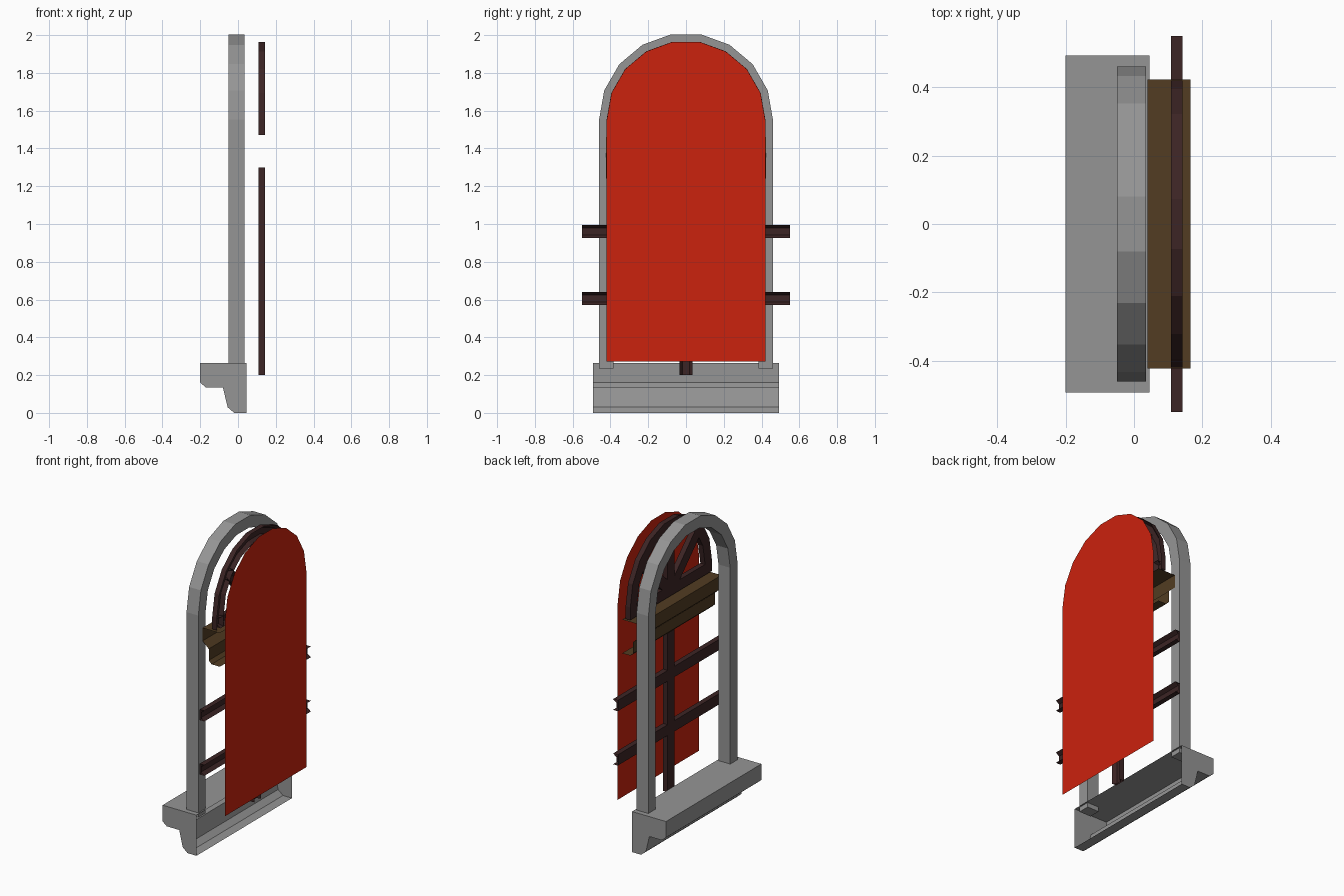
import bpy
import bmesh
from math import cos, sin, radians
from mathutils import Vector

cube = bpy.data.objects.get("Cube")
if cube:
    bpy.data.objects.remove(cube)


def material(name, rgb):
    m = bpy.data.materials.new(name)
    m.use_nodes = True
    m.diffuse_color = (*rgb, 1)
    m.node_tree.nodes["Principled BSDF"].inputs["Base Color"].default_value = (*rgb, 1)
    return m


STONE = material("grey stone", (0.3, 0.3, 0.3))
GLASS = material("red panel", (0.6, 0.016, 0.004))
DARK = material("dark wood", (0.045, 0.018, 0.018))
BROWN = material("brown wood", (0.085, 0.046, 0.016))


def finish(name, bm, mat, solid=True):
    if solid:
        bmesh.ops.recalc_face_normals(bm, faces=bm.faces)
    me = bpy.data.meshes.new(name)
    bm.to_mesh(me)
    bm.free()
    me.materials.append(mat)
    ob = bpy.data.objects.new(name, me)
    bpy.context.collection.objects.link(ob)


def sweep(name, profile, path, mat, closed=True, caps=False):
    """Sweep a profile of (x, offset) along a (y, z) path with mitred corners."""
    pts = [Vector(p) for p in path]
    dirs = [(b - a).normalized() for a, b in zip(pts, pts[1:])]
    bm = bmesh.new()
    rings = []
    for i, p in enumerate(pts):
        d0, d1 = dirs[max(i - 1, 0)], dirs[min(i, len(dirs) - 1)]
        t = (d0 + d1).normalized()
        n = Vector((-t.y, t.x)) / t.dot(d1)
        rings.append([bm.verts.new((x, p.x + n.x * u, p.y + n.y * u)) for x, u in profile])
    count = len(profile)
    for r0, r1 in zip(rings, rings[1:]):
        for j in range(count if closed else count - 1):
            k = (j + 1) % count
            bm.faces.new((r0[j], r0[k], r1[k], r1[j]))
    if caps:
        bm.faces.new(rings[0])
        bm.faces.new(rings[-1])
    finish(name, bm, mat)


SPRING = 1.55  # height where the arches begin


def arch(radius, base):
    curve = [(radius * cos(radians(a)), SPRING + radius * sin(radians(a)))
             for a in range(0, 181, 20)]
    return [(radius, base)] + curve + [(-radius, base)]


# Stone surround
h = 0.0375
sweep("stone_arch", [(-0.05, -h), (0.035, -h), (0.035, h), (-0.05, h)],
      arch(0.4225, 0.235), STONE, caps=True)

# Stone sill, hollow towards the inside, with end caps
sill = [(0.045, 0.265), (-0.2, 0.265), (-0.2, 0.16), (-0.17, 0.135),
        (-0.08, 0.135), (-0.055, 0.03), (-0.02, 0), (0.045, 0)]
sweep("stone_sill", sill, [(-0.4925, 0), (0.4925, 0)], STONE, closed=False, caps=True)

# Moulded transom, open at its ends and back
transom = [(0.165, 1.46), (0.04, 1.46), (0.04, 1.375), (0.085, 1.335),
           (0.085, 1.26), (0.105, 1.24), (0.165, 1.24)]
sweep("transom", transom, [(-0.423, 0), (0.423, 0)], BROWN, closed=False)

# Grooved glazing bars
w = 0.035
bar = [(0.108, -w), (0.142, -w), (0.117, -0.018), (0.117, 0.018), (0.142, w), (0.108, w)]
sweep("mullion", bar, [(0, 0.2), (0, 1.3)], DARK)
for label, z in (("lower", 0.605), ("upper", 0.96)):
    sweep(label + "_rail", bar, [(-0.55, z), (0.55, z)], DARK)
sweep("fanlight_arch", bar, arch(0.385, 1.47), DARK)
sweep("fanlight_rail", bar, [(-0.385, 1.505), (0.385, 1.505)], DARK)
for label, angle in (("left", 45), ("middle", 90), ("right", 135)):
    c, s = cos(radians(angle)), sin(radians(angle))
    sweep(label + "_fan_spoke", bar,
          [(0.03 * c, 1.5 + 0.03 * s), (0.4 * c, 1.5 + 0.4 * s)], DARK)

# Flat arched panel
bm = bmesh.new()
bm.faces.new([bm.verts.new((0.2, y, z)) for y, z in arch(0.42, 0.272)])
finish("arched_panel", bm, GLASS, solid=False)
